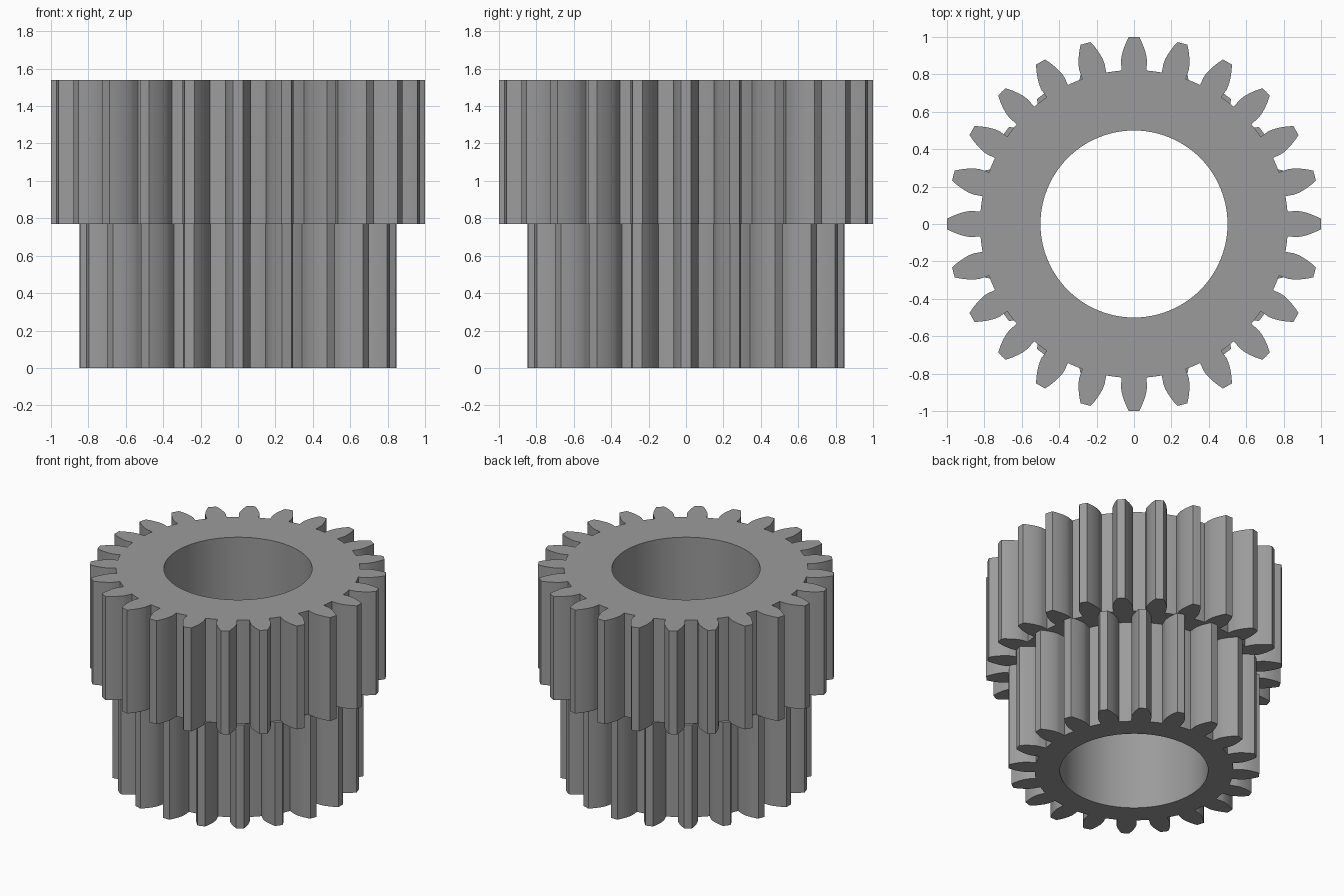
import bpy, bmesh, math

if "Cube" in bpy.data.objects:
    bpy.data.objects.remove(bpy.data.objects["Cube"])

MODULE = 2 / 26            # tooth size shared by both gears
PRESSURE = math.radians(20)
JOINT, HEIGHT, BORE = 0.77, 1.54, 0.5

steel = bpy.data.materials.new("steel grey")
steel.diffuse_color = (0.33, 0.33, 0.33, 1)
steel.use_nodes = True
steel.node_tree.nodes["Principled BSDF"].inputs["Base Color"].default_value = steel.diffuse_color


def inv(a):
    return math.tan(a) - a


def gear_outline(teeth):
    """Involute gear outline, one tooth pointing along +x."""
    pitch = MODULE * teeth / 2
    base = pitch * math.cos(PRESSURE)
    root = pitch - 1.3 * MODULE
    tip = pitch + MODULE
    base_half = math.pi / (2 * teeth) + inv(PRESSURE)
    # Flank from root to tip as (radius, half angle)
    flank = [(root, base_half)]
    for i in range(9):
        r = base + (tip - base) * (i / 8) ** 1.5
        flank.append((r, base_half - inv(math.acos(min(1, base / r)))))
    step = 2 * math.pi / teeth
    gap = step - 2 * base_half
    points = []
    for t in range(teeth):
        mid = t * step
        polar = [(r, mid - a) for r, a in flank]
        polar.append((tip, mid))
        polar += [(r, mid + a) for r, a in reversed(flank)]
        # Root arc up to the next tooth
        polar += [(root, mid + base_half + gap * k / 4) for k in (1, 2, 3)]
        points += [(r * math.cos(a), r * math.sin(a)) for r, a in polar]
    return points


def prism(name, outline, z0, z1):
    """Closed solid extruded upward from an outline."""
    bm = bmesh.new()
    face = bm.faces.new([bm.verts.new((x, y, z0)) for x, y in outline])
    new = bmesh.ops.extrude_face_region(bm, geom=[face])["geom"]
    bmesh.ops.translate(bm, vec=(0, 0, z1 - z0),
                        verts=[v for v in new if isinstance(v, bmesh.types.BMVert)])
    bmesh.ops.recalc_face_normals(bm, faces=bm.faces)
    mesh = bpy.data.meshes.new(name)
    bm.to_mesh(mesh)
    bm.free()
    mesh.materials.append(steel)
    obj = bpy.data.objects.new(name, mesh)
    bpy.context.collection.objects.link(obj)
    return obj


def boolean(target, other, operation):
    mod = target.modifiers.new(operation.lower(), 'BOOLEAN')
    mod.operation, mod.solver, mod.object = operation, 'EXACT', other
    bpy.ops.object.select_all(action='DESELECT')
    bpy.context.view_layer.objects.active = target
    target.select_set(True)
    bpy.ops.object.modifier_apply(modifier=mod.name)
    bpy.data.objects.remove(other)


# Large upper gear and smaller lower gear, joined into one body
gear = prism("double_gear", gear_outline(24), JOINT, HEIGHT)
lower = prism("lower_gear", gear_outline(20), 0, JOINT)
boolean(gear, lower, 'UNION')

# Round bore through the whole body
circle = [(BORE * math.cos(2 * math.pi * i / 96), BORE * math.sin(2 * math.pi * i / 96))
          for i in range(96)]
bore = prism("bore_cutter", circle, -0.2, HEIGHT + 0.2)
bore.hide_render = True
boolean(gear, bore, 'DIFFERENCE')

bpy.ops.object.shade_smooth_by_angle(angle=math.radians(30))
